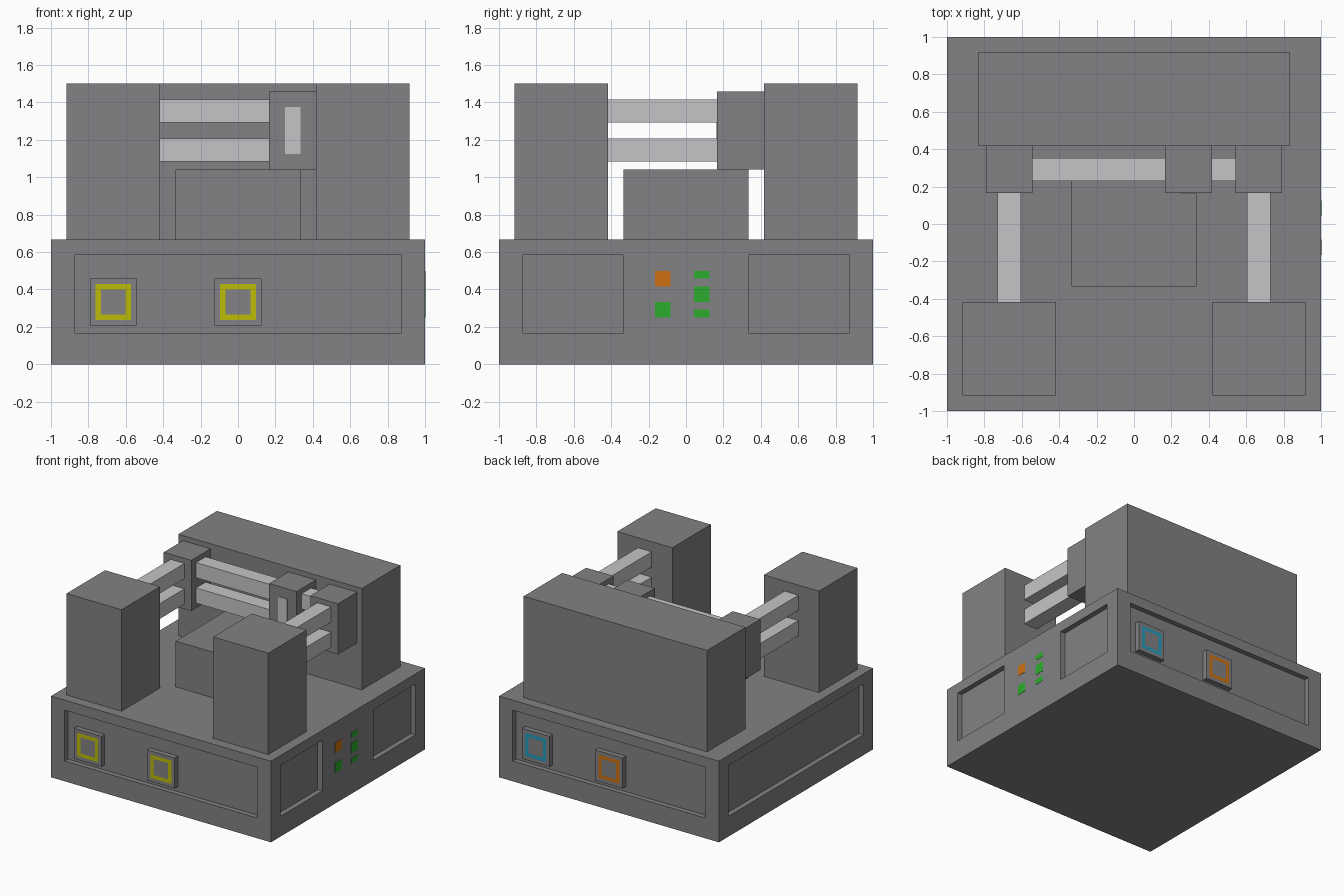
import bpy, bmesh
from mathutils import Vector

if "Cube" in bpy.data.objects:
    bpy.data.objects.remove(bpy.data.objects["Cube"])

U = 1 / 24  # modelling unit: the base is 48 units wide


def srgb(r, g, b):
    return [((c / 255 + 0.055) / 1.055) ** 2.4 if c > 10 else c / 255 / 12.92 for c in (r, g, b)] + [1]


def material(name, *rgb):
    m = bpy.data.materials.new(name)
    m.diffuse_color = srgb(*rgb)
    m.use_nodes = True
    m.node_tree.nodes["Principled BSDF"].inputs["Base Color"].default_value = m.diffuse_color
    return m


GREY = material("casing_grey", 130, 130, 133)
LIGHT = material("bar_light_grey", 197, 197, 201)
YELLOW = material("port_yellow", 188, 188, 8)
BLUE = material("port_blue", 38, 155, 188)
ORANGE = material("signal_orange", 205, 113, 18)
GREEN = material("signal_green", 44, 172, 46)


def add_box(bm, lo, hi):
    lo, hi = Vector(lo) * U, Vector(hi) * U
    verts = bmesh.ops.create_cube(bm, size=1)["verts"]
    for v in verts:
        v.co = Vector([(lo[i] + hi[i]) / 2 + v.co[i] * (hi[i] - lo[i]) for i in range(3)])


def make(name, bm, *mats):
    bmesh.ops.recalc_face_normals(bm, faces=bm.faces[:])
    me = bpy.data.meshes.new(name)
    bm.to_mesh(me)
    bm.free()
    for m in mats:
        me.materials.append(m)
    ob = bpy.data.objects.new(name, me)
    bpy.context.collection.objects.link(ob)
    return ob


def box(name, lo, hi, mat=GREY):
    bm = bmesh.new()
    add_box(bm, lo, hi)
    return make(name, bm, mat)


# Base with shallow recesses cut into all four sides
base = box("base", (-24, -24, 0), (24, 24, 16))
bm = bmesh.new()
for lo, hi in [
    ((-21, -25, 4), (21, -23, 14)),   # front
    ((-21, 23, 4), (21, 25, 14)),     # back
    ((-25, -21, 4), (-23, 21, 14)),   # left
    ((23, -21, 4), (25, -8, 14)),     # right, two windows
    ((23, 8, 4), (25, 21, 14)),
]:
    add_box(bm, lo, hi)
cutter = make("recess_cutter", bm, GREY)
cutter.hide_render = True
mod = base.modifiers.new("recesses", "BOOLEAN")
mod.operation = "DIFFERENCE"
mod.solver = "EXACT"
mod.object = cutter
bpy.context.view_layer.objects.active = base
bpy.ops.object.modifier_apply(modifier=mod.name)
bpy.data.objects.remove(cutter)


# Ports: raised squares with a coloured ring inset in the outer face
def port(name, cx, side, ring_mat):
    bm = bmesh.new()
    y0, y1 = sorted((side * 24, side * 23))
    add_box(bm, (cx - 3, y0, 5), (cx + 3, y1, 11))
    bm.normal_update()
    face = next(f for f in bm.faces if f.normal.y * side > 0.9)
    bmesh.ops.inset_individual(bm, faces=[face], thickness=U)
    ring = bmesh.ops.inset_individual(bm, faces=[face], thickness=U)["faces"]
    for f in ring:
        if f is not face:
            f.material_index = 1
    face.material_index = 0
    make(name, bm, GREY, ring_mat)


port("front_port_left", -16, -1, YELLOW)
port("front_port_middle", 0, -1, YELLOW)
port("back_port_outer", 16, 1, BLUE)
port("back_port_middle", 0, 1, ORANGE)

# Signal lights on the right side
for i, (y, z0, z1, mat) in enumerate([
    (-4, 10, 12, ORANGE), (-4, 6, 8, GREEN),
    (1, 11, 12, GREEN), (1, 8, 10, GREEN), (1, 6, 7, GREEN),
]):
    box(f"signal_light_{i + 1}", (23.9, y, z0), (24.05, y + 2, z1), mat)

# Large blocks on top of the base
box("back_tank", (-20, 10, 16), (20, 22, 36))
box("centre_block", (-8, -8, 16), (8, 8, 25))

# Front towers, side connectors and the bars joining them
for side, s in (("left", -1), ("right", 1)):
    box(f"front_tower_{side}", (s * 16 - 6, -22, 16), (s * 16 + 6, -10, 36))
    box(f"connector_{side}", (s * 16 - 3, 4, 25), (s * 16 + 3, 10, 35))
    for level, z in (("lower", 26), ("upper", 31)):
        box(f"side_bar_{side}_{level}", (s * 16 - 1.5, -10, z), (s * 16 + 1.5, 4, z + 3), LIGHT)

# Middle connector with its light strip, and the cross bars
box("connector_middle", (4, 4, 25), (10, 10, 35))
box("connector_strip", (6, 3.9, 27), (8, 4.05, 33), LIGHT)
for level, z in (("lower", 26), ("upper", 31)):
    box(f"cross_bar_long_{level}", (-13, 5.5, z), (4, 8.5, z + 3), LIGHT)
    box(f"cross_bar_short_{level}", (10, 5.5, z), (13, 8.5, z + 3), LIGHT)
